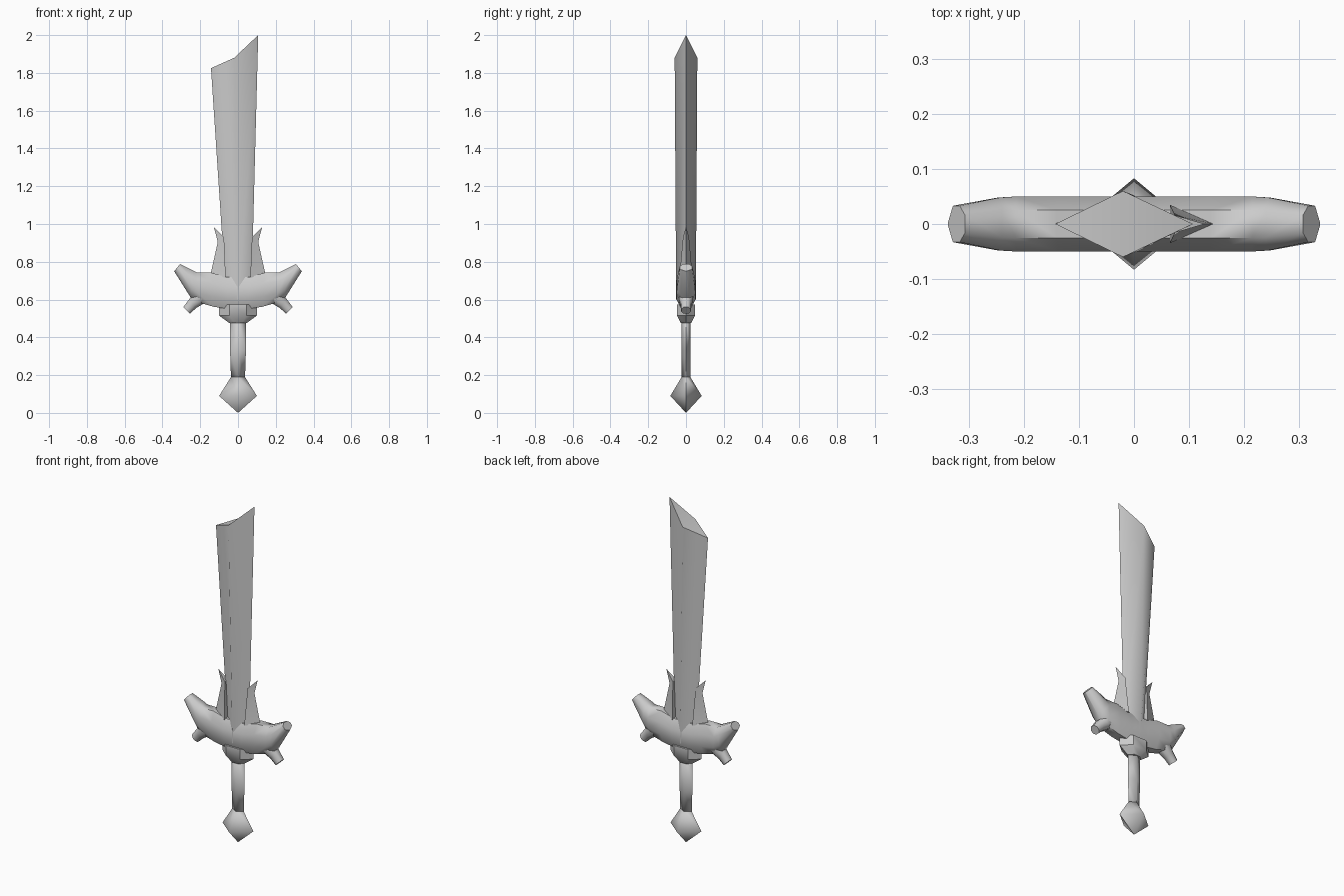
import bpy, bmesh, math

cube = bpy.data.objects.get("Cube")
if cube:
    bpy.data.objects.remove(cube, do_unlink=True)

steel = bpy.data.materials.new("grey_steel")
steel.use_nodes = True
GREY = (0.6, 0.6, 0.6, 1)
steel.diffuse_color = GREY
steel.node_tree.nodes["Principled BSDF"].inputs["Base Color"].default_value = GREY


def loft(name, rings, smooth=62, mirror=False):
    """Skin a list of equal-length rings; one-point rings become tips."""
    bm = bmesh.new()
    loops = [[bm.verts.new(p) for p in ring] for ring in rings]
    n = max(len(r) for r in loops)
    for a, b in zip(loops, loops[1:]):
        for i in range(n):
            j = (i + 1) % n
            quad = [a[i % len(a)], a[j % len(a)], b[j % len(b)], b[i % len(b)]]
            bm.faces.new(list(dict.fromkeys(quad)))
    for ring in (loops[0], loops[-1]):
        if len(ring) == 4:
            # fold across the front and back points
            bm.faces.new([ring[0], ring[1], ring[3]])
            bm.faces.new([ring[1], ring[2], ring[3]])
        elif len(ring) > 2:
            bm.faces.new(ring)
    bmesh.ops.recalc_face_normals(bm, faces=bm.faces)
    mesh = bpy.data.meshes.new(name)
    bm.to_mesh(mesh)
    bm.free()
    mesh.materials.append(steel)
    obj = bpy.data.objects.new(name, mesh)
    bpy.context.collection.objects.link(obj)
    if mirror:
        mod = obj.modifiers.new("mirror", "MIRROR")
        mod.use_clip = True
    bpy.ops.object.select_all(action="DESELECT")
    obj.select_set(True)
    bpy.context.view_layer.objects.active = obj
    bpy.ops.object.shade_smooth_by_angle(angle=math.radians(smooth))
    return obj


def diamond(z, x, y):
    return [(x, 0, z), (0, y, z), (-x, 0, z), (0, -y, z)]


def hexagon(z, x, y):
    return [(x, 0, z), (x * .45, y, z), (-x * .45, y, z),
            (-x, 0, z), (-x * .45, -y, z), (x * .45, -y, z)]


def bar(top, bottom, w, low=.5):
    """Rounded section between a top and a bottom point in x, z."""
    def at(t, y):
        return (top[0] + (bottom[0] - top[0]) * t, y * w,
                top[1] + (bottom[1] - top[1]) * t)
    return [at(0, .5), at(.3, 1), at(.7, 1), at(1, low),
            at(1, -low), at(.7, -1), at(.3, -1), at(0, -.5)]


# Blade with a diamond section and a slanted tip
loft("blade", [
    [(.07, 0, .6), (0, .052, .6), (-.062, 0, .6), (0, -.052, .6)],
    [(.107, 0, 2), (-.02, .06, 1.88), (-.143, 0, 1.825), (-.02, -.06, 1.88)],
])

# Crossguard with upswept horns
loft("crossguard", [
    bar((0, .72), (0, .548), .05),
    bar((.065, .72), (.05, .55), .05),
    bar((.14, .742), (.13, .562), .05),
    bar((.215, .742), (.21, .585), .05),
    bar((.24, .755), (.25, .61), .048, .4),
    bar((.307, .788), (.338, .75), .033, .05),
], mirror=True)

# Short spurs under the horns
loft("guard_spur", [
    bar((.225, .66), (.16, .6), .04),
    bar((.25, .61), (.185, .577), .036),
    bar((.258, .602), (.222, .555), .028),
    bar((.29, .56), (.254, .525), .025),
], mirror=True)

# Upright fangs beside the blade
loft("guard_fang", [
    [(.145, 0, .735), (.065, .035, .715), (.065, -.035, .715)],
    [(.107, 0, .905), (.074, .016, .93), (.074, -.016, .93)],
    [(.128, 0, .985)],
], smooth=40, mirror=True)

# Collar, grip and pommel
loft("collar", [hexagon(.575, .1, .048), hexagon(.515, .1, .048),
                hexagon(.475, .045, .027)], smooth=40)
loft("grip", [diamond(.5, .042, .025), diamond(.33, .042, .024),
              diamond(.18, .037, .023)], smooth=95)
loft("pommel", [diamond(.19, .037, .023), diamond(.09, .1, .083),
                [(0, 0, 0)]], smooth=75)
